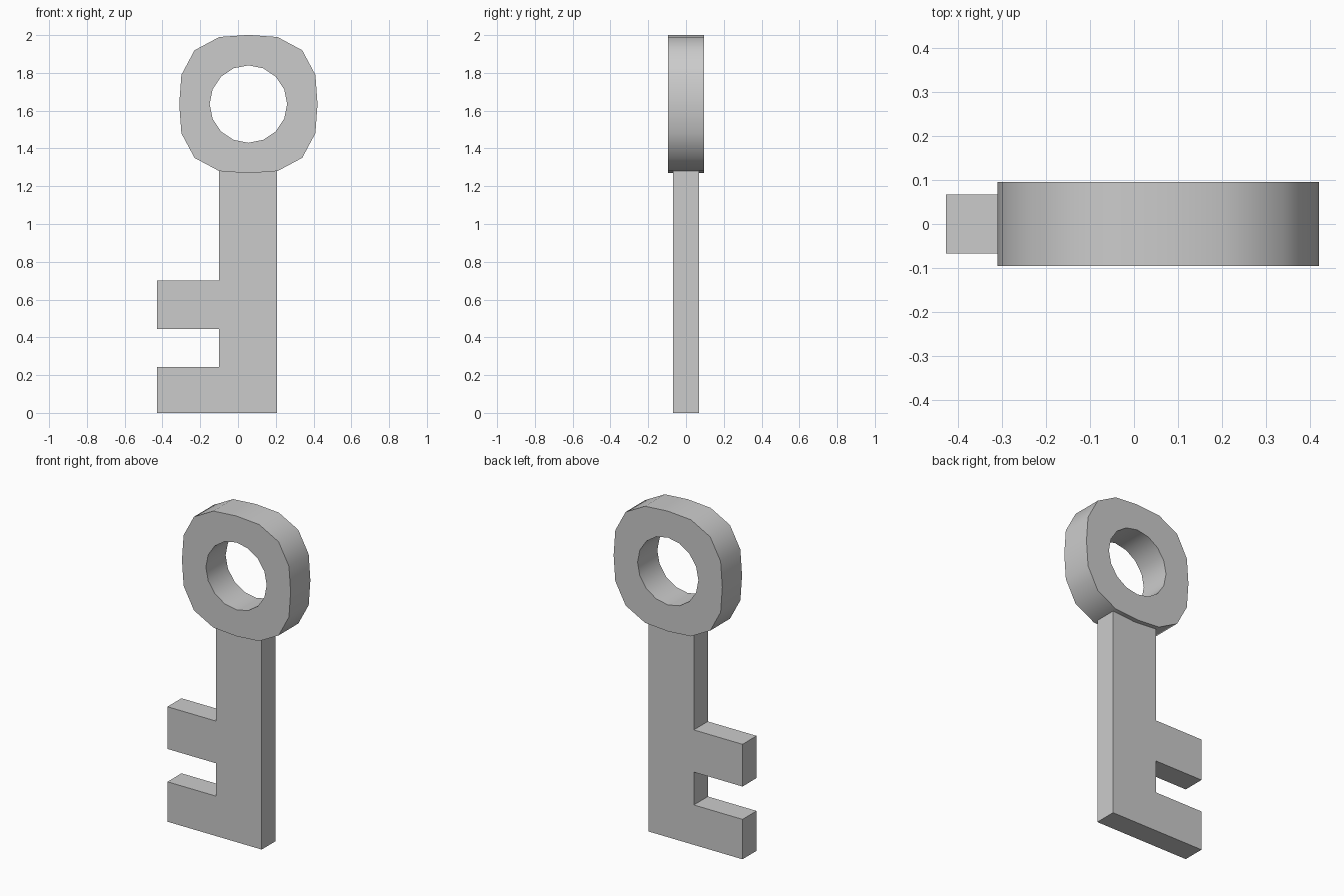
import bpy, bmesh
from math import sin, cos, pi

if "Cube" in bpy.data.objects:
    bpy.data.objects.remove(bpy.data.objects["Cube"])


def finish(bm, name, smooth_angle=None):
    bmesh.ops.recalc_face_normals(bm, faces=bm.faces[:])
    mesh = bpy.data.meshes.new(name)
    bm.to_mesh(mesh)
    bm.free()
    obj = bpy.data.objects.new(name, mesh)
    bpy.context.collection.objects.link(obj)
    if smooth_angle:
        bpy.ops.object.select_all(action='DESELECT')
        obj.select_set(True)
        bpy.context.view_layer.objects.active = obj
        bpy.ops.object.shade_smooth_by_angle(angle=smooth_angle)
    return obj


def thicken(bm, depth):
    # Extrude flat faces lying at y = -depth/2 back to y = +depth/2
    res = bmesh.ops.extrude_face_region(bm, geom=bm.faces[:], use_keep_orig=True)
    verts = [g for g in res["geom"] if isinstance(g, bmesh.types.BMVert)]
    bmesh.ops.translate(bm, verts=verts, vec=(0, depth, 0))


# Shaft with two teeth, one continuous outline
LEFT, RIGHT, TIP = -0.10, 0.207, -0.428
outline = [(TIP, 0), (RIGHT, 0), (RIGHT, 1.28), (LEFT, 1.28),
           (LEFT, 0.70), (TIP, 0.70), (TIP, 0.443), (LEFT, 0.443),
           (LEFT, 0.243), (TIP, 0.243)]
depth = 0.135
bm = bmesh.new()
bm.faces.new([bm.verts.new((x, -depth / 2, z)) for x, z in outline])
thicken(bm, depth)
finish(bm, "shaft_and_teeth")

# Bow: 16-sided ring, slightly squared outer edge and round hole
CX, CZ, SIDES, depth = 0.055, 1.635, 16, 0.19
outer_radii = [0.366, 0.387, 0.403, 0.387]
bend = [0, 0.018, 0, -0.018]
bm = bmesh.new()
outer, inner = [], []
for i in range(SIDES):
    a = 2 * pi * i / SIDES
    b, r = a + bend[i % 4], outer_radii[i % 4]
    outer.append(bm.verts.new((CX + r * cos(b), -depth / 2, CZ + r * sin(b))))
    inner.append(bm.verts.new((CX + 0.205 * cos(a), -depth / 2, CZ + 0.205 * sin(a))))
for i in range(SIDES):
    j = (i + 1) % SIDES
    bm.faces.new((outer[i], outer[j], inner[j], inner[i]))
thicken(bm, depth)
finish(bm, "bow_ring", 0.7)
